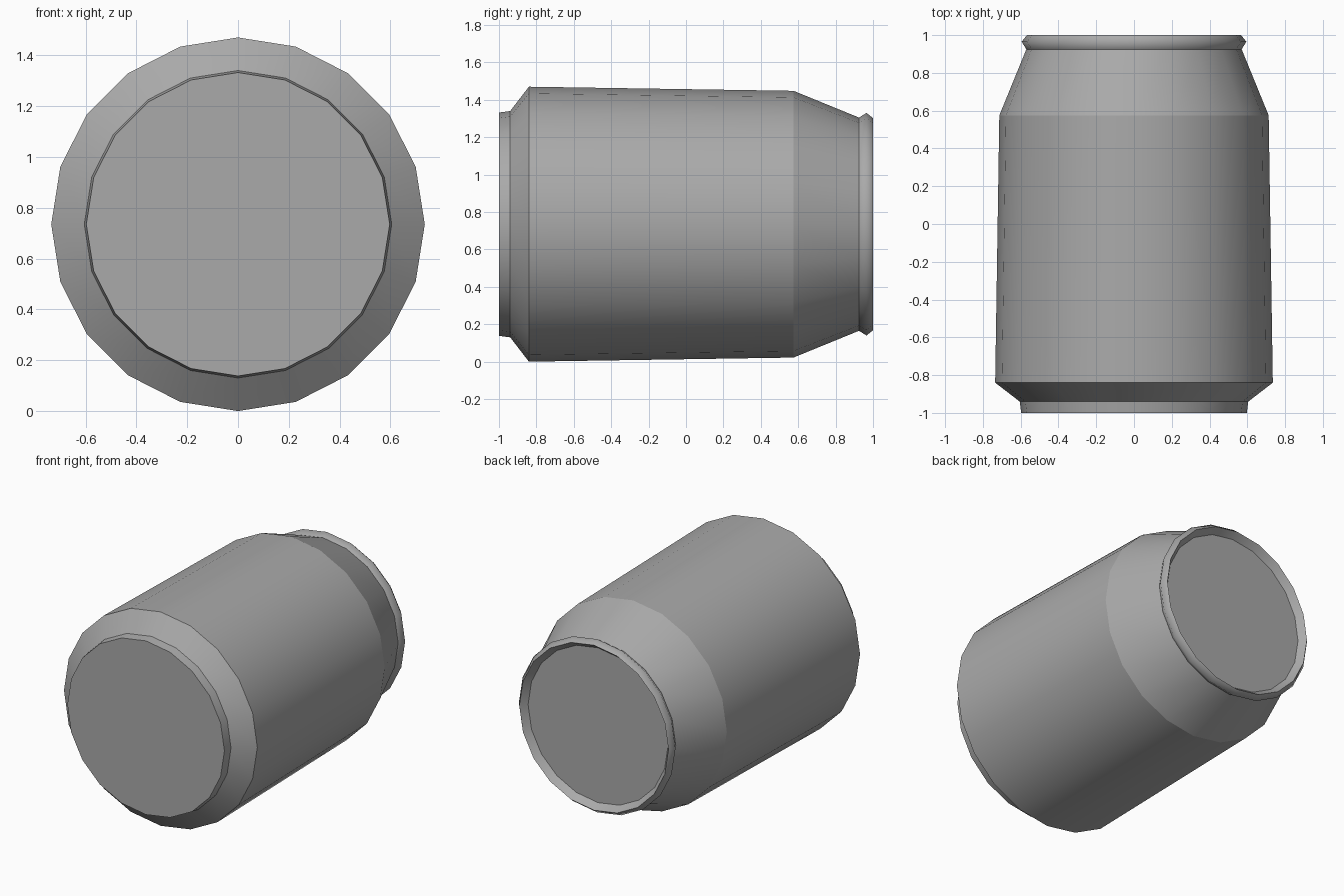
import bpy
import bmesh
from math import sin, cos, tau

cube = bpy.data.objects.get("Cube")
if cube:
    bpy.data.objects.remove(cube)

SIDES = 20
RADIUS = 0.735

metal = bpy.data.materials.new("grey metal")
metal.use_nodes = True
grey = (0.4, 0.4, 0.4, 1)
metal.diffuse_color = grey
metal.node_tree.nodes["Principled BSDF"].inputs["Base Color"].default_value = grey


def lathe(name, profile, cap_start=False, cap_end=False):
    """Turn (y, radius, sharp) rings about the lying axis of the can."""
    bm = bmesh.new()
    rings = []
    for y, r, sharp in profile:
        angles = [tau * i / SIDES for i in range(SIDES)]
        rings.append([bm.verts.new((r * sin(a), y, r * cos(a))) for a in angles])
    for a, b in zip(rings, rings[1:]):
        for i in range(SIDES):
            j = (i + 1) % SIDES
            bm.faces.new((a[i], a[j], b[j], b[i])).smooth = True
    if cap_start:
        bm.faces.new(rings[0])
    if cap_end:
        bm.faces.new(rings[-1])
    # Crisp creases between the sections of the can
    for ring, (y, r, sharp) in zip(rings, profile):
        for i in range(SIDES):
            edge = bm.edges.get((ring[i], ring[(i + 1) % SIDES]))
            edge.smooth = not sharp
    bmesh.ops.recalc_face_normals(bm, faces=bm.faces)
    mesh = bpy.data.meshes.new(name)
    bm.to_mesh(mesh)
    bm.free()
    mesh.materials.append(metal)
    obj = bpy.data.objects.new(name, mesh)
    obj.location.z = RADIUS
    bpy.context.collection.objects.link(obj)
    return obj


# Base foot, chamfer, tapered wall, shoulder, rolled lip and recessed lid
lathe("can", [
    (-1.0, 0.597, True),
    (-0.94, 0.605, True),
    (-0.84, RADIUS, True),
    (0.575, 0.713, True),
    (0.925, 0.57, True),
    (0.965, 0.595, False),
    (1.0, 0.567, True),
    (0.955, 0.532, True),
], cap_start=True, cap_end=True)
